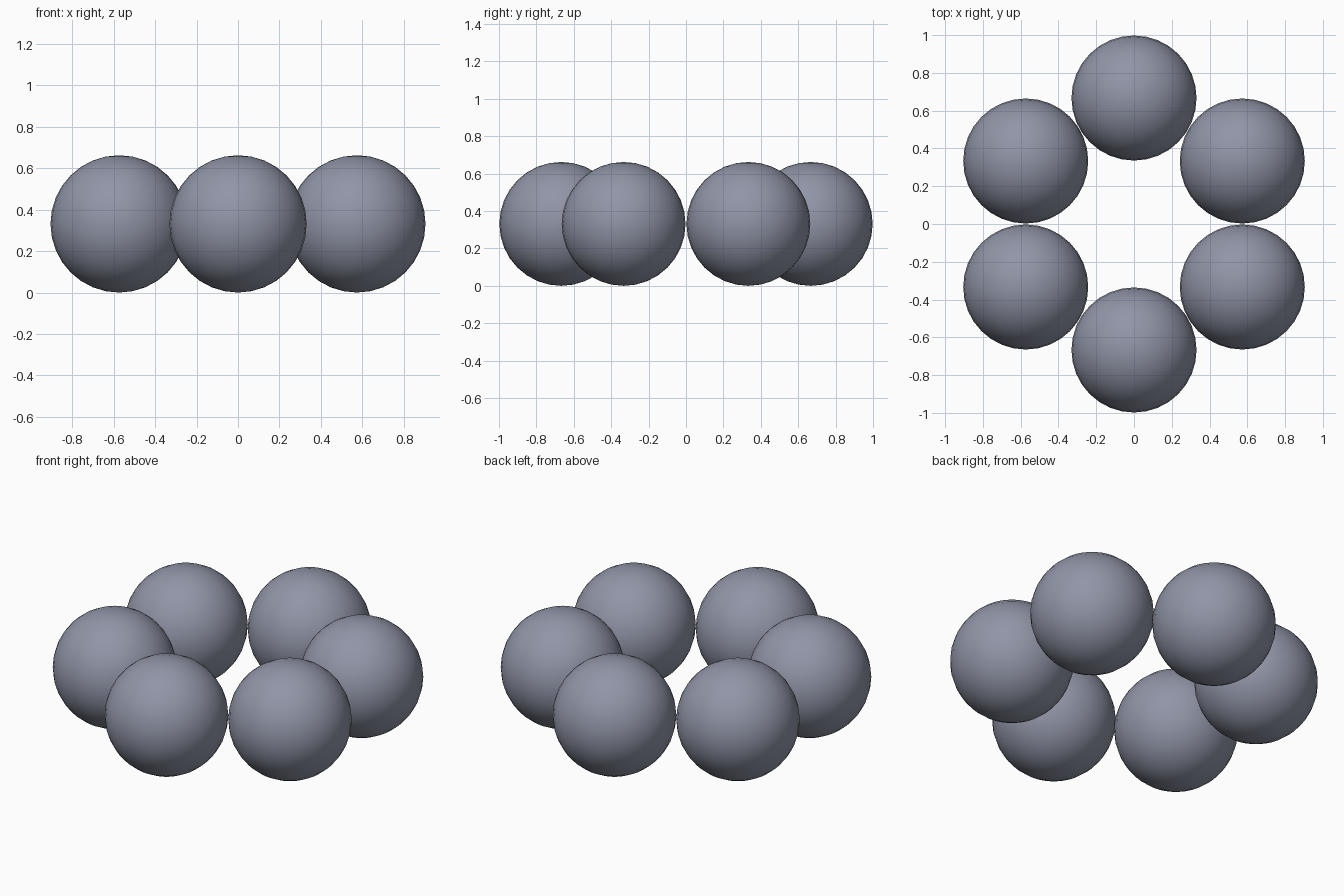
import bpy, math

if "Cube" in bpy.data.objects:
    bpy.data.objects.remove(bpy.data.objects["Cube"])

RADIUS = 0.331      # ball size
RING_X = 0.662      # ring radius, x and y
RING_Y = 0.667

# One blue-grey colour for all balls
mat = bpy.data.materials.new("blue_grey")
mat.diffuse_color = (0.28, 0.30, 0.385, 1.0)
mat.use_nodes = True
mat.node_tree.nodes["Principled BSDF"].inputs["Base Color"].default_value = mat.diffuse_color

# Six touching balls in a hexagonal ring, first one at the back
for i in range(6):
    a = math.radians(90 + 60 * i)
    loc = (RING_X * math.cos(a), RING_Y * math.sin(a), RADIUS)
    bpy.ops.mesh.primitive_uv_sphere_add(segments=32, ring_count=16,
                                         radius=RADIUS, location=loc)
    ball = bpy.context.object
    ball.name = f"ball_{i + 1}"
    ball.data.materials.append(mat)
    bpy.ops.object.shade_smooth()
